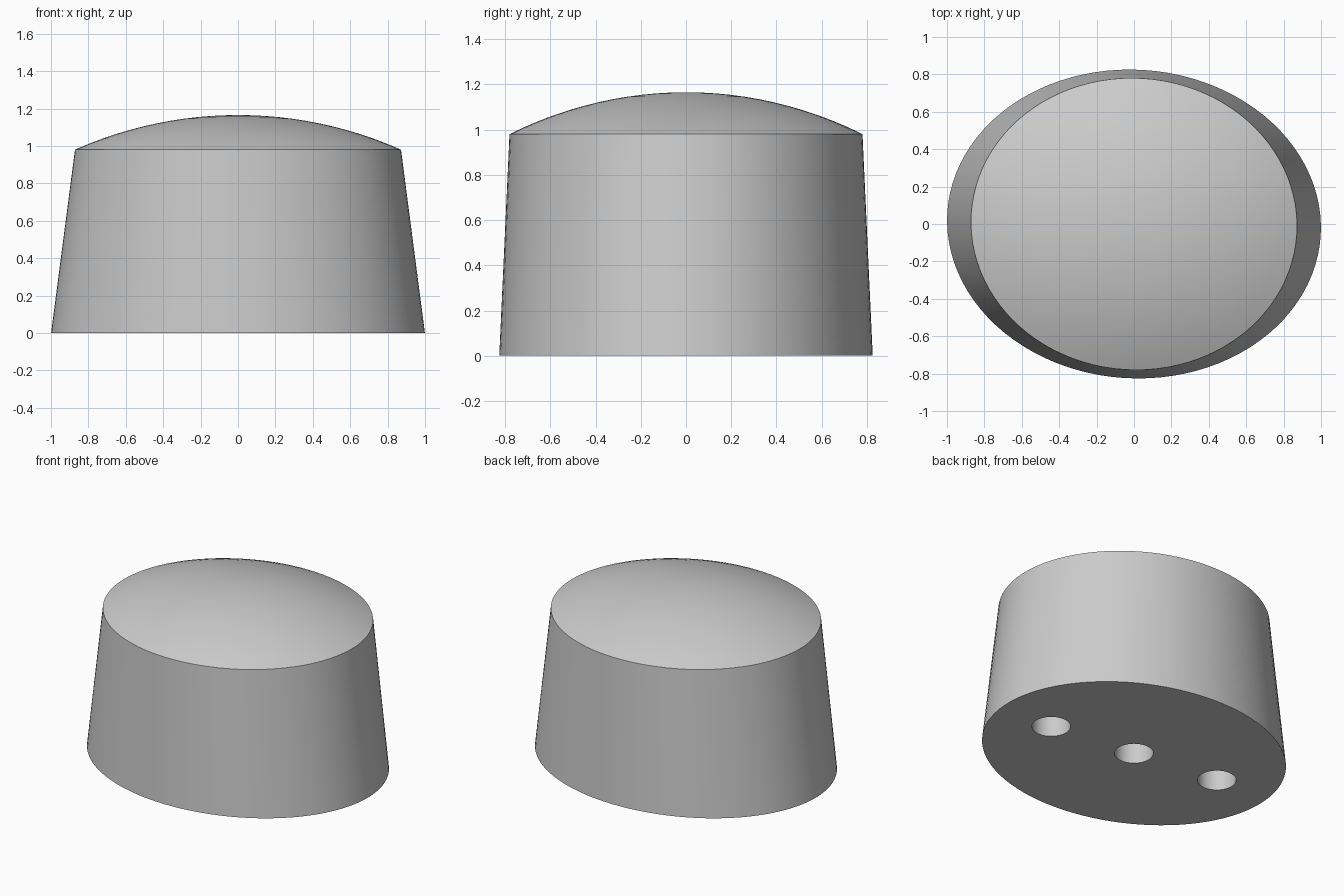
import bpy, bmesh, math

if "Cube" in bpy.data.objects:
    bpy.data.objects.remove(bpy.data.objects["Cube"])

N = 96
grey = bpy.data.materials.new("light grey")
grey.diffuse_color = (0.6, 0.6, 0.6, 1)
grey.use_nodes = True
grey.node_tree.nodes["Principled BSDF"].inputs["Base Color"].default_value = grey.diffuse_color


def ring(bm, a, b, z, turn):
    """Closed oval of vertices, turned slightly about z."""
    c, s = math.cos(turn), math.sin(turn)
    pts = []
    for i in range(N):
        t = 2 * math.pi * i / N
        x, y = a * math.cos(t), b * math.sin(t)
        pts.append(bm.verts.new((x * c - y * s, x * s + y * c, z)))
    return pts


def bridge(bm, low, high):
    for i in range(N):
        j = (i + 1) % N
        bm.faces.new((low[i], low[j], high[j], high[i]))


# Tapered oval body with a shallow domed top
bm = bmesh.new()
base = ring(bm, 1.0, 0.825, 0, math.radians(-3.5))
bm.faces.new(base[::-1])
rim_z, rise, steps = 0.98, 0.185, 12
radius = (0.87 ** 2 + rise ** 2) / (2 * rise)
previous = base
for k in range(steps):
    f = 1 - k / steps
    z = rim_z + rise - radius + math.sqrt(radius ** 2 - (0.87 * f) ** 2)
    current = ring(bm, 0.872 * f, 0.78 * f, z, math.radians(-3.5))
    bridge(bm, previous, current)
    previous = current
apex = bm.verts.new((0, 0, rim_z + rise))
for i in range(N):
    bm.faces.new((previous[i], previous[(i + 1) % N], apex))
bmesh.ops.recalc_face_normals(bm, faces=bm.faces)
mesh = bpy.data.meshes.new("domed_body")
bm.to_mesh(mesh)
bm.free()
body = bpy.data.objects.new("domed_body", mesh)
bpy.context.collection.objects.link(body)
mesh.materials.append(grey)

# Three blind holes in the underside
for i in (-1, 0, 1):
    bpy.ops.mesh.primitive_cylinder_add(vertices=48, radius=0.12, depth=0.8,
                                        location=(0.607 * i, -0.075 * i, 0))
    cutter = bpy.context.object
    cutter.name = "hole_cutter"
    cutter.data.materials.append(grey)
    cutter.hide_render = True
    cutter.hide_set(True)
    cut = body.modifiers.new("hole", 'BOOLEAN')
    cut.object = cutter
    cut.solver = 'EXACT'

# Apply the cuts, drop the cutters, then smooth the curved sides
bpy.context.view_layer.update()
cut_mesh = bpy.data.meshes.new_from_object(
    body.evaluated_get(bpy.context.evaluated_depsgraph_get()))
body.modifiers.clear()
body.data = cut_mesh
for obj in list(bpy.data.objects):
    if obj != body:
        bpy.data.objects.remove(obj)
bpy.ops.object.select_all(action='DESELECT')
body.select_set(True)
bpy.context.view_layer.objects.active = body
bpy.ops.object.shade_smooth_by_angle(angle=math.radians(30))
